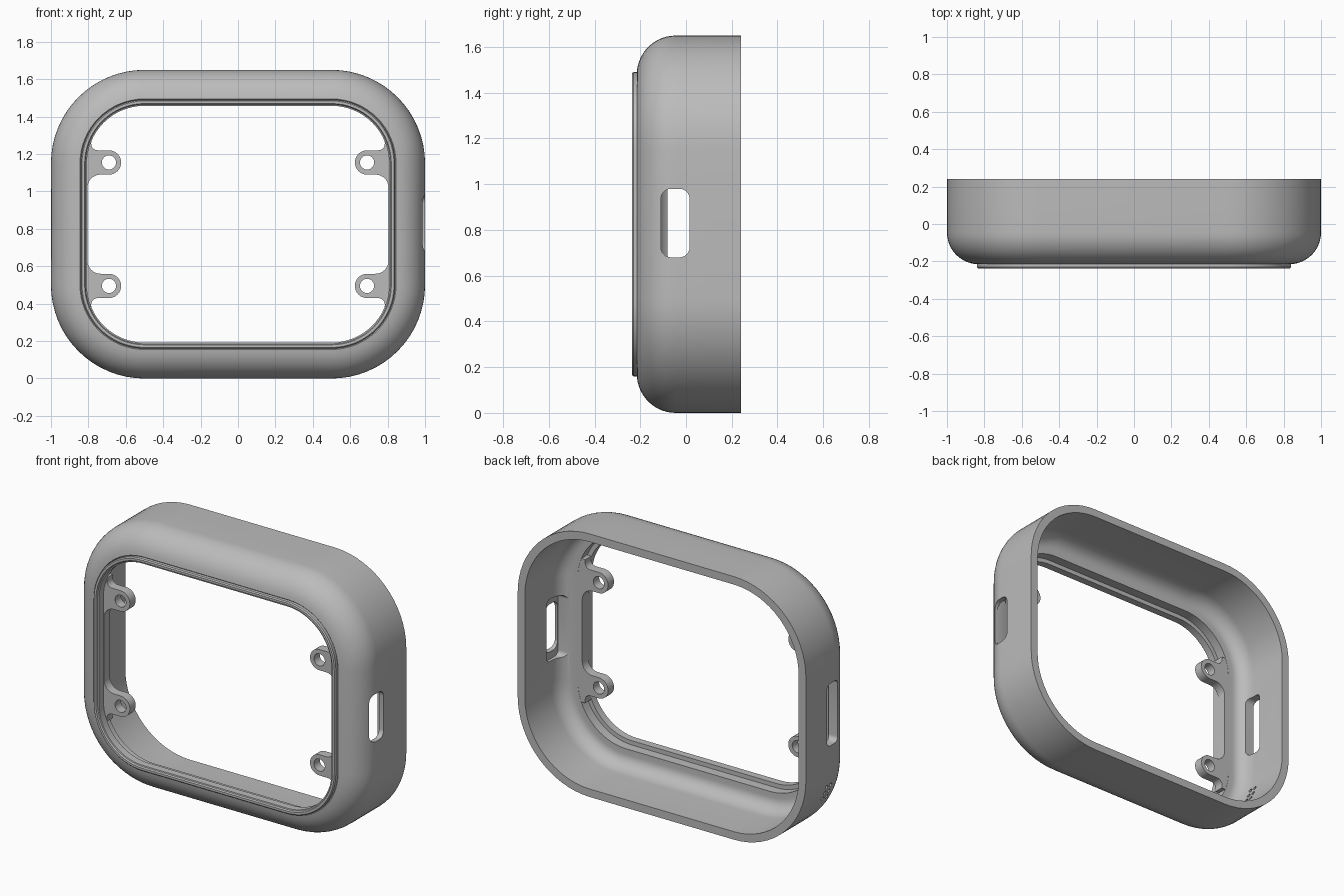
import bpy, bmesh
from math import sin, cos, pi, radians

MID = 0.825  # height of the frame's centre line

cube = bpy.data.objects.get("Cube")
if cube:
    bpy.data.objects.remove(cube, do_unlink=True)

grey = bpy.data.materials.new("plain grey")
grey.use_nodes = True
grey.diffuse_color = (0.5, 0.5, 0.5, 1)
grey.node_tree.nodes["Principled BSDF"].inputs["Base Color"].default_value = (0.5, 0.5, 0.5, 1)


def arc(cx, cy, r, a0, a1, n, ry=None):
    ry = r if ry is None else ry
    angles = [radians(a0 + (a1 - a0) * i / n) for i in range(n + 1)]
    return [(cx + r * cos(a), cy + ry * sin(a)) for a in angles]


def rounded(hw, hh, r, n):
    pts = []
    for k, (sx, sy) in enumerate([(1, 1), (-1, 1), (-1, -1), (1, -1)]):
        pts += arc(sx * (hw - r), sy * (hh - r), r, k * 90, k * 90 + 90, n)
    return pts


def finish(bm, name):
    bmesh.ops.recalc_face_normals(bm, faces=bm.faces)
    mesh = bpy.data.meshes.new(name)
    bm.to_mesh(mesh)
    bm.free()
    mesh.materials.append(grey)
    obj = bpy.data.objects.new(name, mesh)
    bpy.context.collection.objects.link(obj)
    return obj


def loft(rings, name, closed):
    bm = bmesh.new()
    rows = [[bm.verts.new(p) for p in ring] for ring in rings]
    pairs = list(zip(rows, rows[1:]))
    if closed:
        pairs.append((rows[-1], rows[0]))
    else:
        bm.faces.new(rows[0])
        bm.faces.new(rows[-1])
    for a, b in pairs:
        for i in range(len(a)):
            j = (i + 1) % len(a)
            bm.faces.new((a[i], a[j], b[j], b[i]))
    return finish(bm, name)


def prism_x(outline, x0, x1, y, z, name):
    return loft([[(x, y + u, z + v) for u, v in outline] for x in (x0, x1)], name, False)


def prism_y(outline, y0, y1, name):
    return loft([[(u, y, MID + v) for u, v in outline] for y in (y0, y1)], name, False)


def cut(obj, cutter):
    cutter.hide_render = True
    mod = obj.modifiers.new("cut", 'BOOLEAN')
    mod.operation = 'DIFFERENCE'
    mod.solver = 'EXACT'
    mod.object = cutter
    bpy.context.view_layer.objects.active = obj
    bpy.ops.object.modifier_apply(modifier=mod.name)
    bpy.data.objects.remove(cutter, do_unlink=True)


def smooth(obj):
    bpy.ops.object.select_all(action='DESELECT')
    obj.select_set(True)
    bpy.context.view_layer.objects.active = obj
    bpy.ops.object.shade_smooth_by_angle(angle=radians(30))


# Frame section as (inset, depth): outer wall, front fillet, raised lip, inner ledge, inner wall
section = [(0, 0.24), (0, 0.1)]
section += arc(0.17, -0.045, 0.17, 180, 265, 12)
section = [(d, y) for d, y in section if d < 0.155] + [
    (0.155, -0.215), (0.16, -0.21), (0.16, -0.23), (0.166, -0.237), (0.18, -0.237),
    (0.185, -0.228), (0.192, -0.226), (0.192, -0.18), (0.165, -0.18), (0.165, -0.12)]
section += arc(0.13, -0.02, 0.08, 270, 180, 8, 0.1)
section += [(0.05, 0.24)]

rings = [[(u, y, MID + v) for u, v in rounded(1 - d, MID - d, 0.5 - d, 16)]
         for d, y in section]
frame = loft(rings, "frame", True)

# Side openings: slot with inner recess on +x, longer slot on -x
cut(frame, prism_x(rounded(0.063, 0.15, 0.045, 6), 0.87, 1.1, -0.047, 0.83, "slot_cutter"))
cut(frame, prism_x(rounded(0.07, 0.195, 0.03, 6), 0.87, 0.968, -0.045, 0.83, "recess_cutter"))
cut(frame, prism_x(rounded(0.055, 0.195, 0.03, 6), -1.1, -0.87, -0.025, 0.825, "long_slot_cutter"))

# Small vent holes low on -x
for y in (-0.03, 0.01):
    for z in (0.29, 0.33, 0.37):
        cut(frame, prism_x(arc(0, 0, 0.012, 0, 330, 11), -1.1, -0.85, y, z, "vent_cutter"))
smooth(frame)

# Side plates, each with two screw tabs
half = [(0.85, 0.36), (0.818, 0.45), (0.784, 0.45)]
half += arc(0.75, 0.43, 0.035, 0, -90, 5)
half += arc(0.69, 0.33, 0.065, 90, 270, 16)
half += arc(0.735, 0.195, 0.07, 90, 0, 8)
outline = half + [(u, -v) for u, v in reversed(half)]
for side, name in ((1, "left_screw_plate"), (-1, "right_screw_plate")):
    plate = prism_y([(side * u, v) for u, v in outline], -0.179, -0.121, name)
    for v in (0.33, -0.33):
        hole = [(side * 0.69 + a, v + b) for a, b in arc(0, 0, 0.038, 0, 345, 23)]
        cut(plate, prism_y(hole, -0.3, 0, "screw_hole_cutter"))
    smooth(plate)
